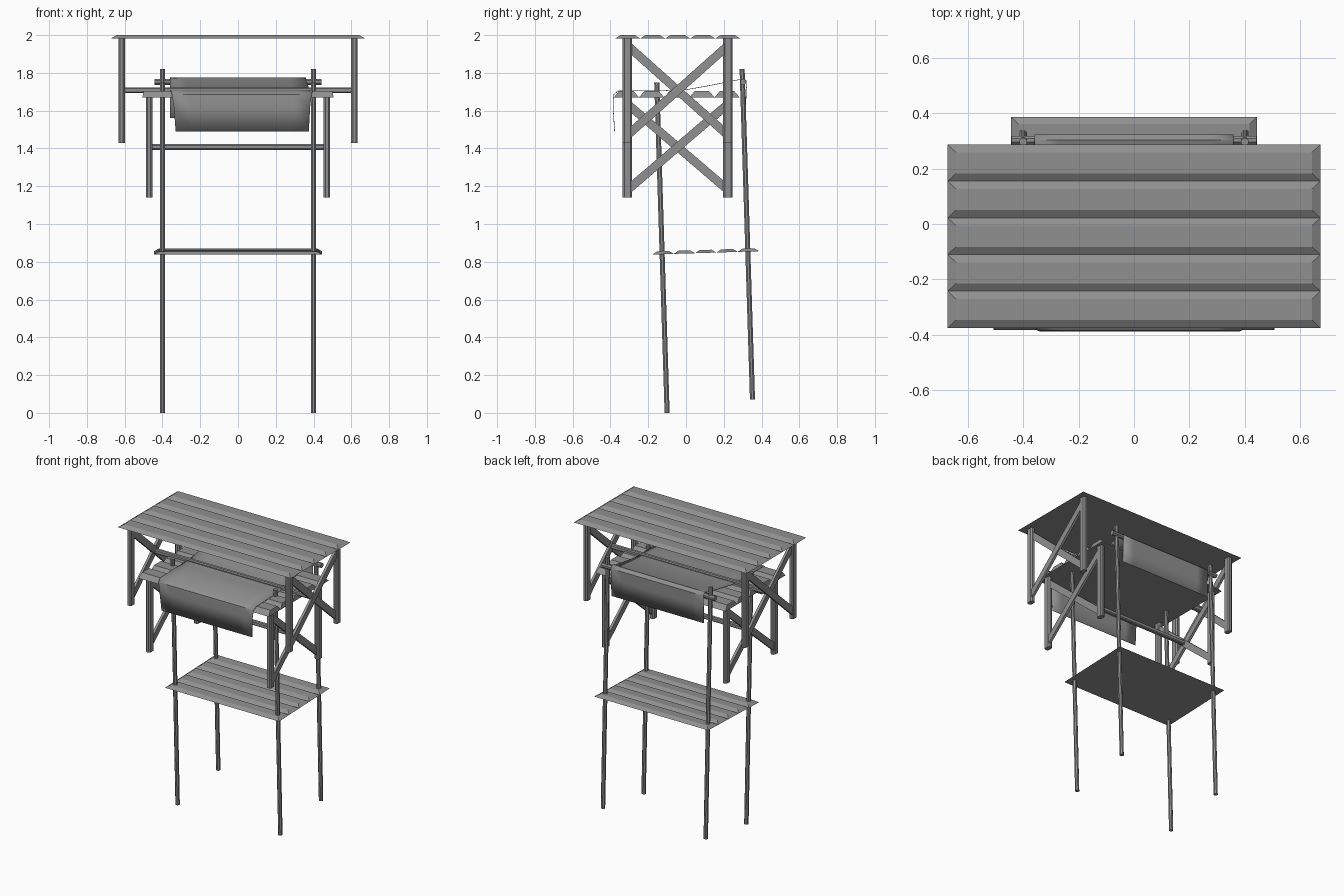
import bpy, bmesh, math
from mathutils import Vector, Matrix

if "Cube" in bpy.data.objects:
    bpy.data.objects.remove(bpy.data.objects["Cube"])

grey = bpy.data.materials.new("weathered_grey")
grey.use_nodes = True
grey.diffuse_color = (0.28, 0.28, 0.28, 1)
grey.node_tree.nodes["Principled BSDF"].inputs["Base Color"].default_value = (0.28, 0.28, 0.28, 1)


def finish(bm, name):
    bmesh.ops.recalc_face_normals(bm, faces=bm.faces)
    mesh = bpy.data.meshes.new(name)
    bm.to_mesh(mesh)
    bm.free()
    mesh.materials.append(grey)
    ob = bpy.data.objects.new(name, mesh)
    bpy.context.collection.objects.link(ob)
    return ob


def planks(name, half_x, y0, y1, z, height, bevel_x, bevel_y, tilt=0):
    """Five boards side by side, each with a bevelled top."""
    bm = bmesh.new()
    pitch = (y1 - y0) / 5
    for i in range(5):
        yc = (i - 2) * pitch
        verts = bmesh.ops.create_cube(bm, size=2)["verts"]
        for v in verts:
            top = v.co.z > 0
            v.co.x *= half_x - bevel_x * top
            v.co.y = yc + v.co.y * (pitch / 2 - bevel_y * top)
            v.co.z = height * top
    bm.transform(Matrix.Translation((0, (y0 + y1) / 2, z)) @ Matrix.Rotation(tilt, 4, "X"))
    return finish(bm, name)


def beam(name, a, b, width, depth, chamfer=0.0):
    """Rectangular timber from a to b."""
    a, b = Vector(a), Vector(b)
    bm = bmesh.new()
    bmesh.ops.create_cube(bm, size=1)
    bmesh.ops.scale(bm, vec=(width, depth, (b - a).length), verts=bm.verts)
    if chamfer:
        edges = [e for e in bm.edges if abs(e.verts[0].co.z - e.verts[1].co.z) > 0.1]
        bmesh.ops.bevel(bm, geom=edges, offset=chamfer, segments=1, affect="EDGES")
    d = (b - a).normalized()
    x_axis = Vector((1, 0, 0)) if abs(d.x) < 0.9 else Vector((0, 0, 1))
    y_axis = d.cross(x_axis).normalized()
    rot = Matrix((x_axis, y_axis, d)).transposed().to_4x4()
    bm.transform(Matrix.Translation((a + b) / 2) @ rot)
    return finish(bm, name)


def pole(name, a, b, radius):
    """Eight-sided pole from a to b."""
    a, b = Vector(a), Vector(b)
    bm = bmesh.new()
    bmesh.ops.create_cone(bm, cap_ends=True, segments=8, radius1=radius,
                          radius2=radius, depth=(b - a).length)
    rot = (b - a).to_track_quat("Z", "Y").to_matrix().to_4x4()
    bm.transform(Matrix.Translation((a + b) / 2) @ rot @ Matrix.Rotation(math.pi / 8, 4, "Z"))
    return finish(bm, name)


def trestles(name, x, bottom, top):
    """Pair of crossed end frames joined by a stretcher."""
    front, back = -0.31, 0.222
    for s, side in ((1, "left"), (-1, "right")):
        for y, end in ((front, "front"), (back, "back")):
            beam(f"{name}_{side}_{end}_leg", (s * x, y, bottom), (s * x, y, top), 0.034, 0.05, 0.009)
        lo, hi = bottom + 0.04, top - 0.04
        beam(f"{name}_{side}_brace_a", (s * (x + 0.004), front, lo), (s * (x + 0.004), back, hi), 0.018, 0.045)
        beam(f"{name}_{side}_brace_b", (s * (x - 0.004), front, hi), (s * (x - 0.004), back, lo), 0.018, 0.045)
    mid = (bottom + top) / 2
    beam(f"{name}_stretcher", (-x, -0.044, mid), (x, -0.044, mid), 0.03, 0.03, 0.006)


# Upper and lower tables
planks("upper_table_top", 0.673, -0.375, 0.287, 1.982, 0.018, 0.03, 0.028)
trestles("upper_trestle", 0.616, 1.43, 1.985)
planks("lower_table_top", 0.507, -0.382, 0.284, 1.67, 0.033, 0.008, 0.028)
trestles("lower_trestle", 0.47, 1.14, 1.675)

# Leaning rack: four poles, a slatted shelf and a back rail
for s, side in ((1, "left"), (-1, "right")):
    pole(f"rack_{side}_front_pole", (s * 0.4, -0.1, 0), (s * 0.4, -0.155, 1.75), 0.0145)
    pole(f"rack_{side}_back_pole", (s * 0.4, 0.352, 0.07), (s * 0.4, 0.297, 1.82), 0.0145)
planks("rack_shelf", 0.444, -0.178, 0.387, 0.847, 0.016, 0.026, 0.025, math.radians(1.8))
pole("rack_back_rail", (-0.442, 0.303, 1.752), (0.442, 0.303, 1.752), 0.017)

# Cloth draped over the back rail and the lower table: (y, z, x_min, x_max)
path = [
    (0.314, 1.56, -0.36, 0.36), (0.318, 1.68, -0.36, 0.36), (0.322, 1.755, -0.36, 0.36),
    (0.303, 1.774, -0.36, 0.36), (0.27, 1.762, -0.36, 0.36), (0.12, 1.732, -0.36, 0.37),
    (0.0, 1.711, -0.36, 0.38), (-0.12, 1.706, -0.36, 0.39), (-0.36, 1.704, -0.355, 0.395),
    (-0.383, 1.685, -0.35, 0.39), (-0.386, 1.62, -0.34, 0.382), (-0.378, 1.49, -0.33, 0.375),
]
bm = bmesh.new()
rows = []
for y, z, x0, x1 in path:
    rows.append([bm.verts.new((x0 + (x1 - x0) * i / 8, y, z)) for i in range(9)])
for r0, r1 in zip(rows, rows[1:]):
    for i in range(8):
        bm.faces.new((r0[i], r0[i + 1], r1[i + 1], r1[i]))
cloth = finish(bm, "draped_cloth")
solid = cloth.modifiers.new("thickness", "SOLIDIFY")
solid.thickness = 0.003
solid.offset = 0
bpy.context.view_layer.objects.active = cloth
cloth.select_set(True)
bpy.ops.object.shade_smooth_by_angle(angle=math.radians(40))
